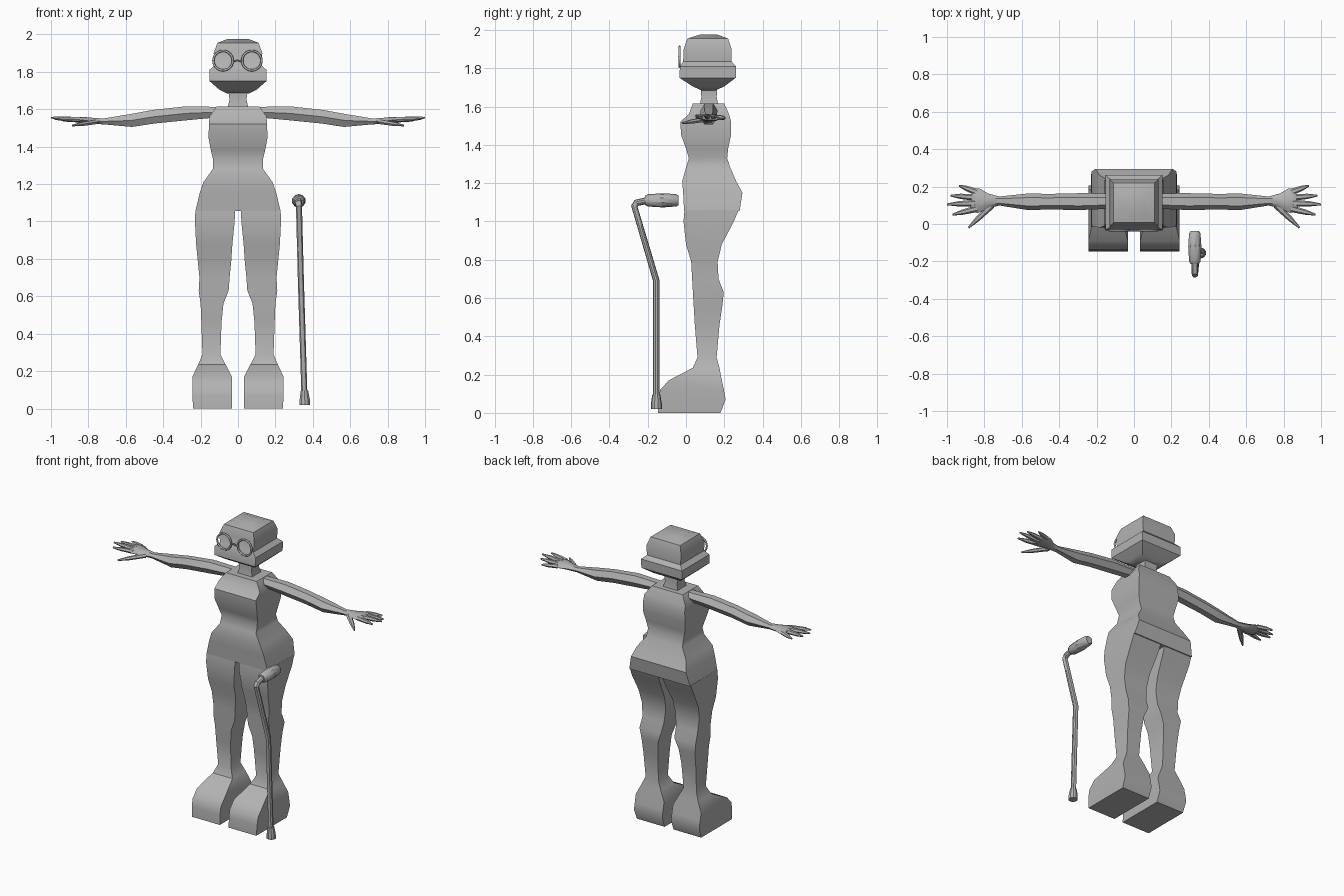
import bpy, bmesh, math
from mathutils import Vector

cube = bpy.data.objects.get("Cube")
if cube:
    bpy.data.objects.remove(cube, do_unlink=True)

grey = bpy.data.materials.new("plain grey")
grey.use_nodes = True
grey.diffuse_color = (0.45, 0.45, 0.45, 1)
grey.node_tree.nodes["Principled BSDF"].inputs["Base Color"].default_value = grey.diffuse_color


def finish(name, bm, mirrored=False, angle=35):
    """Turn a bmesh into a named, shaded object."""
    bmesh.ops.recalc_face_normals(bm, faces=bm.faces)
    mesh = bpy.data.meshes.new(name)
    bm.to_mesh(mesh)
    bm.free()
    mesh.materials.append(grey)
    obj = bpy.data.objects.new(name, mesh)
    bpy.context.collection.objects.link(obj)
    bpy.ops.object.select_all(action='DESELECT')
    obj.select_set(True)
    bpy.context.view_layer.objects.active = obj
    bpy.ops.object.shade_smooth_by_angle(angle=math.radians(angle))
    if mirrored:
        obj.modifiers.new("Mirror", 'MIRROR').use_mirror_merge = False
    return obj


def loft(bm, rings):
    """Skin a row of equal rings and cap both ends."""
    loops = [[bm.verts.new(p) for p in ring] for ring in rings]
    n = len(loops[0])
    for a, b in zip(loops, loops[1:]):
        for i in range(n):
            j = (i + 1) % n
            bm.faces.new((a[i], a[j], b[j], b[i]))
    bm.faces.new(loops[0][::-1])
    bm.faces.new(loops[-1])


def box_rings(sections):
    """Rectangular rings from (z, x min, x max, y min, y max)."""
    return [[(x0, y0, z), (x1, y0, z), (x1, y1, z), (x0, y1, z)]
            for z, x0, x1, y0, y1 in sections]


def centred(sections):
    """Expand (z, half width, y min, y max) into full sections."""
    return [(z, -w, w, y0, y1) for z, w, y0, y1 in sections]


def tube(bm, points, radii, sides, ref):
    """Tube along points; each radius is a (sideways, upright) pair."""
    pts = [Vector(p) for p in points]
    rings = []
    for i, p in enumerate(pts):
        d = Vector()
        if i > 0:
            d += (p - pts[i - 1]).normalized()
        if i < len(pts) - 1:
            d += (pts[i + 1] - p).normalized()
        d.normalize()
        u = Vector(ref).cross(d).normalized()
        v = d.cross(u)
        ru, rv = radii[i]
        angles = [math.tau * k / sides for k in range(sides)]
        rings.append([p + u * ru * math.cos(a) + v * rv * math.sin(a) for a in angles])
    loft(bm, rings)


def box_part(name, sections, mirrored=False):
    bm = bmesh.new()
    loft(bm, box_rings(sections))
    return finish(name, bm, mirrored)


def round_part(name, points, radii, sides, ref=(1, 0, 0)):
    bm = bmesh.new()
    tube(bm, points, [(r, r) for r in radii], sides, ref)
    return finish(name, bm)


# Torso from hips to shoulders
box_part("torso", centred([
    (1.055, .228, -.01, .28), (1.15, .205, -.015, .295), (1.21, .185, -.02, .262),
    (1.28, .135, 0, .232), (1.33, .133, .015, .215), (1.38, .145, 0, .22),
    (1.45, .158, -.025, .235), (1.52, .155, -.03, .236), (1.56, .153, .015, .225),
    (1.615, .115, .035, .2)]))

# Neck
box_part("neck", centred([
    (1.6, .058, .07, .17), (1.65, .045, .08, .16), (1.72, .055, .075, .165)]))

# Head with the wide jaw band
box_part("head", centred([
    (1.685, .06, .08, .155), (1.705, .1, .035, .2), (1.75, .152, -.034, .26),
    (1.81, .153, -.032, .262), (1.835, .125, -.015, .238), (1.9, .13, -.012, .238),
    (1.955, .11, .007, .22), (1.975, .058, .07, .165)]))

# Legs running down into big shoes
box_part("legs", [
    (1.06, .015, .228, -.008, .275), (1, .018, .23, -.013, .25),
    (.88, .03, .224, 0, .187), (.79, .036, .215, .027, .165),
    (.7, .045, .206, .032, .17), (.63, .05, .21, .036, .197),
    (.56, .078, .2, .04, .19), (.46, .088, .196, .046, .175),
    (.29, .094, .19, .06, .16), (.235, .066, .213, .035, .175),
    (.17, .033, .244, -.09, .187), (.12, .033, .244, -.135, .198),
    (.07, .033, .244, -.145, .207), (0, .033, .24, -.147, .18)], True)

# Arms ending in palms: x, y, z, half depth, half height
arm = [
    (.1, .123, 1.585, .04, .032), (.28, .12, 1.578, .045, .043),
    (.45, .119, 1.56, .042, .042), (.57, .119, 1.54, .044, .04),
    (.72, .123, 1.535, .024, .018), (.78, .123, 1.538, .04, .019),
    (.83, .124, 1.542, .066, .02), (.87, .13, 1.543, .06, .014)]
bm = bmesh.new()
tube(bm, [s[:3] for s in arm], [s[3:] for s in arm], 6, (0, 0, 1))
finish("arms", bm, True)

# Fingers and thumbs: base to tip
digits = [
    ((.84, .17, 1.543), (.935, .205, 1.54)),
    ((.85, .142, 1.545), (.98, .152, 1.548)),
    ((.85, .112, 1.546), (1, .105, 1.555)),
    ((.84, .082, 1.545), (.97, .05, 1.55)),
    ((.76, .1, 1.533), (.885, -.02, 1.513))]
bm = bmesh.new()
for base, tip in digits:
    a, b = Vector(base), Vector(tip)
    tube(bm, [a, a.lerp(b, .6), b], [(.018, .014), (.014, .012), (.005, .005)], 6, (0, 0, 1))
finish("fingers", bm, True)

# Round spectacles with a bridge
for side, x in (("right", -.08), ("left", .074)):
    bpy.ops.mesh.primitive_torus_add(
        major_segments=24, minor_segments=8, major_radius=.052, minor_radius=.006,
        location=(x, -.034, 1.86), rotation=(math.pi / 2, 0, 0))
    rim = bpy.context.object
    rim.name = side + "_spectacle_rim"
    rim.data.materials.append(grey)
    bpy.ops.object.shade_smooth_by_angle(angle=math.radians(60))
round_part("spectacle_bridge",
           [(-.03, -.034, 1.855), (-.003, -.036, 1.862), (.024, -.034, 1.855)],
           [.005] * 3, 6, (0, 0, 1))

# Walking stick: bent shaft, handle and foot
round_part("stick_shaft",
           [(.356, -.155, .04), (.336, -.155, .69), (.326, -.27, 1.08),
            (.325, -.258, 1.097), (.325, -.2, 1.11)],
           [.017, .017, .017, .018, .018], 10)
round_part("stick_handle",
           [(.325, -.213, 1.11), (.325, -.2, 1.11), (.325, -.12, 1.11),
            (.325, -.05, 1.11), (.325, -.038, 1.11)],
           [.024, .032, .037, .032, .024], 10)
round_part("stick_foot",
           [(.357, -.155, .02), (.357, -.155, .045), (.355, -.155, .095)],
           [.029, .029, .021], 10)
